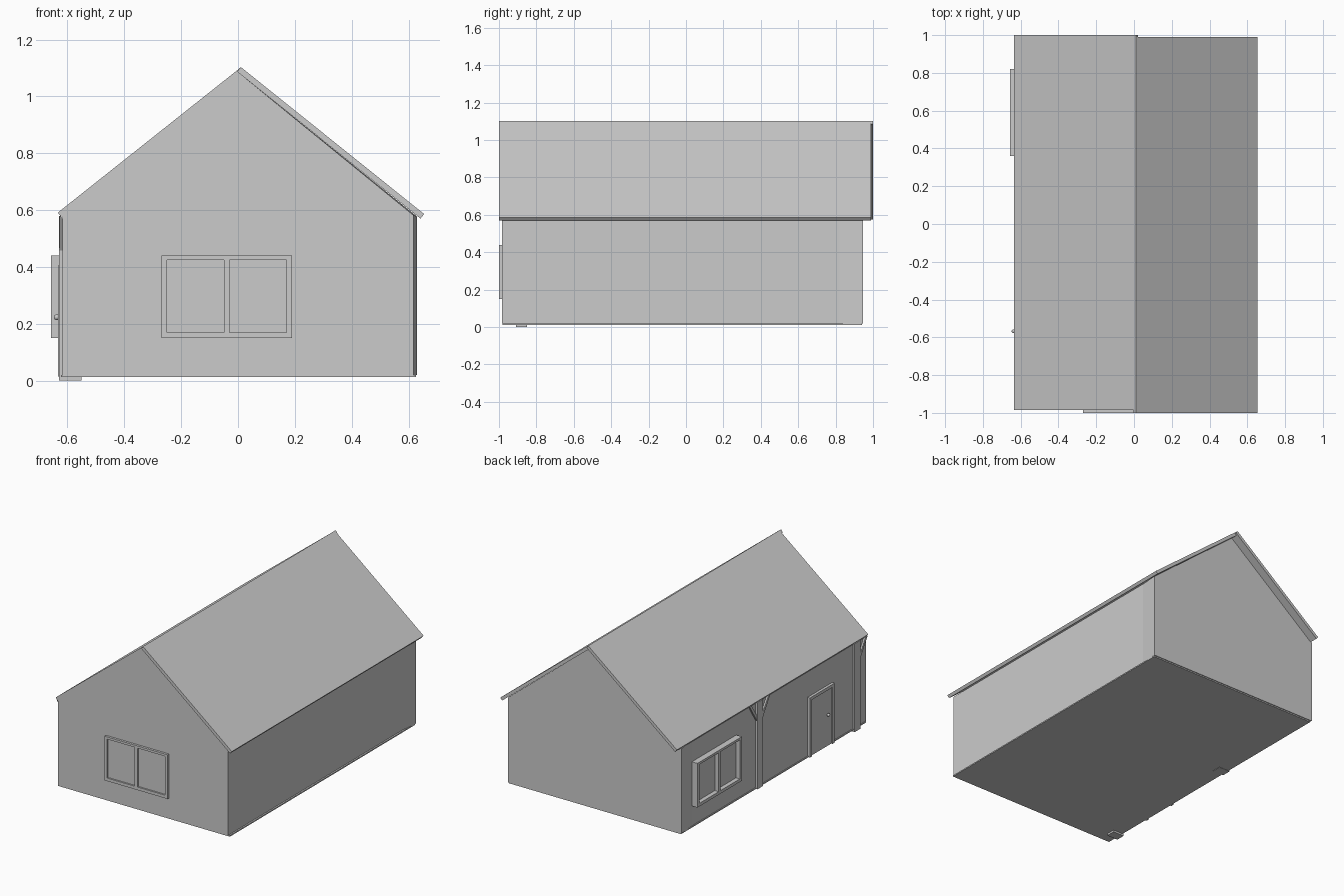
import bpy, math

if "Cube" in bpy.data.objects:
    bpy.data.objects.remove(bpy.data.objects["Cube"])


def mesh_obj(name, verts, faces):
    me = bpy.data.meshes.new(name)
    me.from_pydata(verts, [], faces)
    me.update()
    ob = bpy.data.objects.new(name, me)
    bpy.context.collection.objects.link(ob)
    return ob


def loft(name, rings):
    """Closed solid through rings with equal point counts."""
    n, k = len(rings[0]), len(rings)
    verts = [p for r in rings for p in r]
    faces = [tuple(range(n))[::-1], tuple(range((k - 1) * n, k * n))]
    for r in range(k - 1):
        for i in range(n):
            j = (i + 1) % n
            faces.append((r * n + i, r * n + j, (r + 1) * n + j, (r + 1) * n + i))
    ob = mesh_obj(name, verts, faces)
    import bmesh
    bm = bmesh.new()
    bm.from_mesh(ob.data)
    bmesh.ops.recalc_face_normals(bm, faces=bm.faces)
    bm.to_mesh(ob.data)
    bm.free()
    return ob


def box(name, x0, x1, y0, y1, z0, z1):
    return loft(name, [[(x0, y0, z), (x1, y0, z), (x1, y1, z), (x0, y1, z)] for z in (z0, z1)])


def prism_y(name, profile, y0, y1):
    return loft(name, [[(x, y, z) for x, z in profile] for y in (y0, y1)])


def prism_x(name, profile, x0, x1):
    return loft(name, [[(x, y, z) for y, z in profile] for x in (x0, x1)])


# House body, flaring slightly at the back corners
def section(y, w, eave):
    return [(-w, y, 0.02), (w, y, 0.02), (w, y, eave), (0, y, 1.085), (-w, y, eave)]


loft("house_body", [section(-0.985, 0.617, 0.582), section(0.82, 0.617, 0.582),
                    section(0.945, 0.63, 0.577)])
box("floor_slab", -0.622, 0.627, -0.98, 0.94, 0.012, 0.02)

# Two offset roof slabs
prism_y("roof_right", [(0.01, 1.103), (0.655, 0.586), (0.642, 0.57), (-0.003, 1.087)], -1.0, 0.99)
prism_y("roof_left", [(0.01, 1.102), (-0.634, 0.591), (-0.621, 0.575), (0.022, 1.086)], -0.985, 1.0)


# Two-pane windows: u runs along the wall, d is the outward depth
def window(name, u0, u1, place):
    z0, z1, f = 0.15, 0.44, 0.02
    mid = (u0 + u1) / 2
    bars = [(u0, u0 + f, z0, z1), (u1 - f, u1, z0, z1),
            (mid - f / 2, mid + f / 2, z0 + f, z1 - 0.015),
            (u0 + f, u1 - f, z0, z0 + f), (u0 + f, u1 - f, z1 - 0.015, z1)]
    for i, b in enumerate(bars):
        place(f"{name}_frame_{i}", *b, 1.0)
    place(f"{name}_glass", u0 + f, u1 - f, z0 + f, z1 - 0.015, 0.3)


window("front_window", -0.27, 0.19,
       lambda n, a, b, c, d, t: box(n, a, b, -0.985 - 0.015 * t, -0.97, c, d))
window("side_window", 0.36, 0.82,
       lambda n, a, b, c, d, t: box(n, -0.617 - 0.04 * t, -0.60, a, b, c, d))

# Door with frame and knob
for i, (a, b, c, d) in enumerate([(-0.635, -0.615, 0.014, 0.405), (-0.40, -0.38, 0.014, 0.405),
                                  (-0.615, -0.40, 0.385, 0.405)]):
    box(f"door_frame_{i}", -0.634, -0.60, a, b, c, d)
box("door_panel", -0.625, -0.60, -0.615, -0.40, 0.014, 0.385)
bpy.ops.mesh.primitive_uv_sphere_add(segments=16, ring_count=8, radius=0.01, location=(-0.638, -0.568, 0.223))
bpy.context.object.name = "door_knob"
bpy.ops.object.shade_smooth()

# Timber posts and diagonal braces on the left wall
for name, y, z, sides in [("front_post", -0.88, 0.0, (-1,)), ("middle_post", 0.13, 0.01, (-1, 1))]:
    box(name, -0.63, -0.55, y - 0.03, y + 0.03, z, 0.58)
    for s in sides:
        prism_x(f"{name}_brace", [(y + s * 0.025, 0.45), (y + s * 0.025, 0.485),
                                  (y + s * 0.085, 0.578), (y + s * 0.105, 0.578)],
                -0.628, -0.58)
